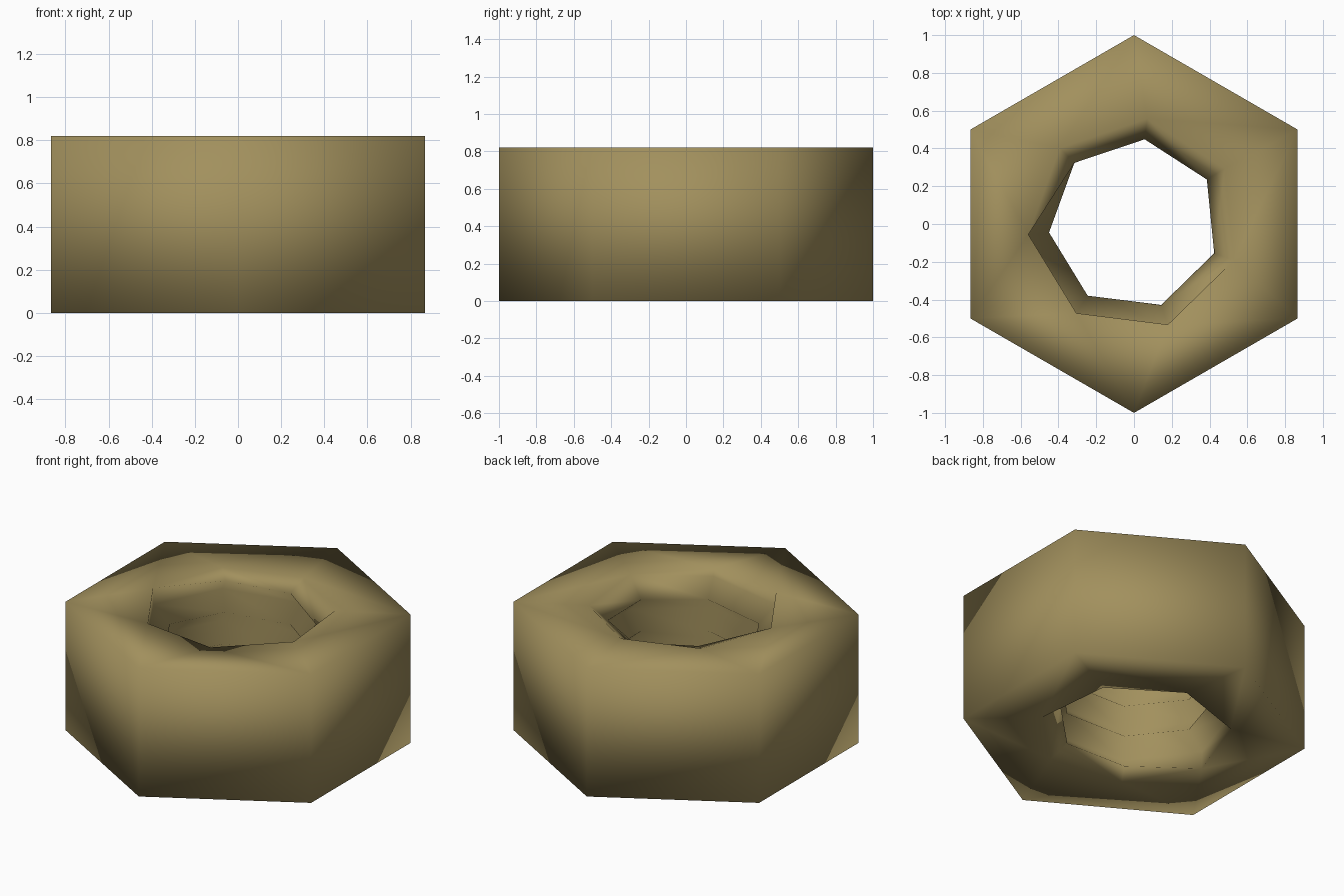
import bpy, bmesh
from math import sin, cos, pi, radians

if "Cube" in bpy.data.objects:
    bpy.data.objects.remove(bpy.data.objects["Cube"])

H = 0.82                    # nut height
ROOT, CREST = 0.562, 0.452  # thread radii
PITCH, SEG = 0.2, 7         # coarse helical thread

bm = bmesh.new()

# Hexagonal outer wall
rings = [[bm.verts.new((sin(i * pi / 3), cos(i * pi / 3), z)) for i in range(6)]
         for z in (0, H)]
for i in range(6):
    j = (i + 1) % 6
    bm.faces.new((rings[0][i], rings[0][j], rings[1][j], rings[1][i]))


# Helical thread: alternating root and crest rows, fading out at both ends
def thread_vert(col, row):
    z = (row / 2 + col / SEG) * PITCH
    inside = 0.02 < z < H - 0.02
    r = CREST if row % 2 and inside else ROOT
    if not inside:
        z = 0 if z < H / 2 else H
    a = radians(-20) + col * 2 * pi / SEG
    return bm.verts.new((r * cos(a), r * sin(a), z))


rows = range(-4, 12)
grid = [[thread_vert(c, r) for r in rows] for c in range(SEG + 1)]
for c in range(SEG):
    for r in range(len(rows) - 1):
        quad = (grid[c][r], grid[c][r + 1], grid[c + 1][r + 1], grid[c + 1][r])
        zs = [v.co.z for v in quad]
        if max(zs) - min(zs) > 1e-4:
            bm.faces.new(quad)
bmesh.ops.remove_doubles(bm, verts=bm.verts[:], dist=1e-4)
bmesh.ops.delete(bm, geom=[v for v in bm.verts if not v.link_faces], context='VERTS')

# Flat end faces between the hexagon and the hole
for z in (0, H):
    rim = [e for e in bm.edges if len(e.link_faces) == 1
           and all(abs(v.co.z - z) < 1e-4 for v in e.verts)]
    bmesh.ops.triangle_fill(bm, edges=rim, use_beauty=True)
bmesh.ops.recalc_face_normals(bm, faces=bm.faces[:])
for f in bm.faces:
    f.smooth = True

mesh = bpy.data.meshes.new("hex_nut")
bm.to_mesh(mesh)
bm.free()
nut = bpy.data.objects.new("hex_nut", mesh)
bpy.context.collection.objects.link(nut)

# Brass colour
brass = bpy.data.materials.new("brass")
brass.diffuse_color = (0.36, 0.28, 0.11, 1)
brass.use_nodes = True
brass.node_tree.nodes["Principled BSDF"].inputs["Base Color"].default_value = brass.diffuse_color
mesh.materials.append(brass)
